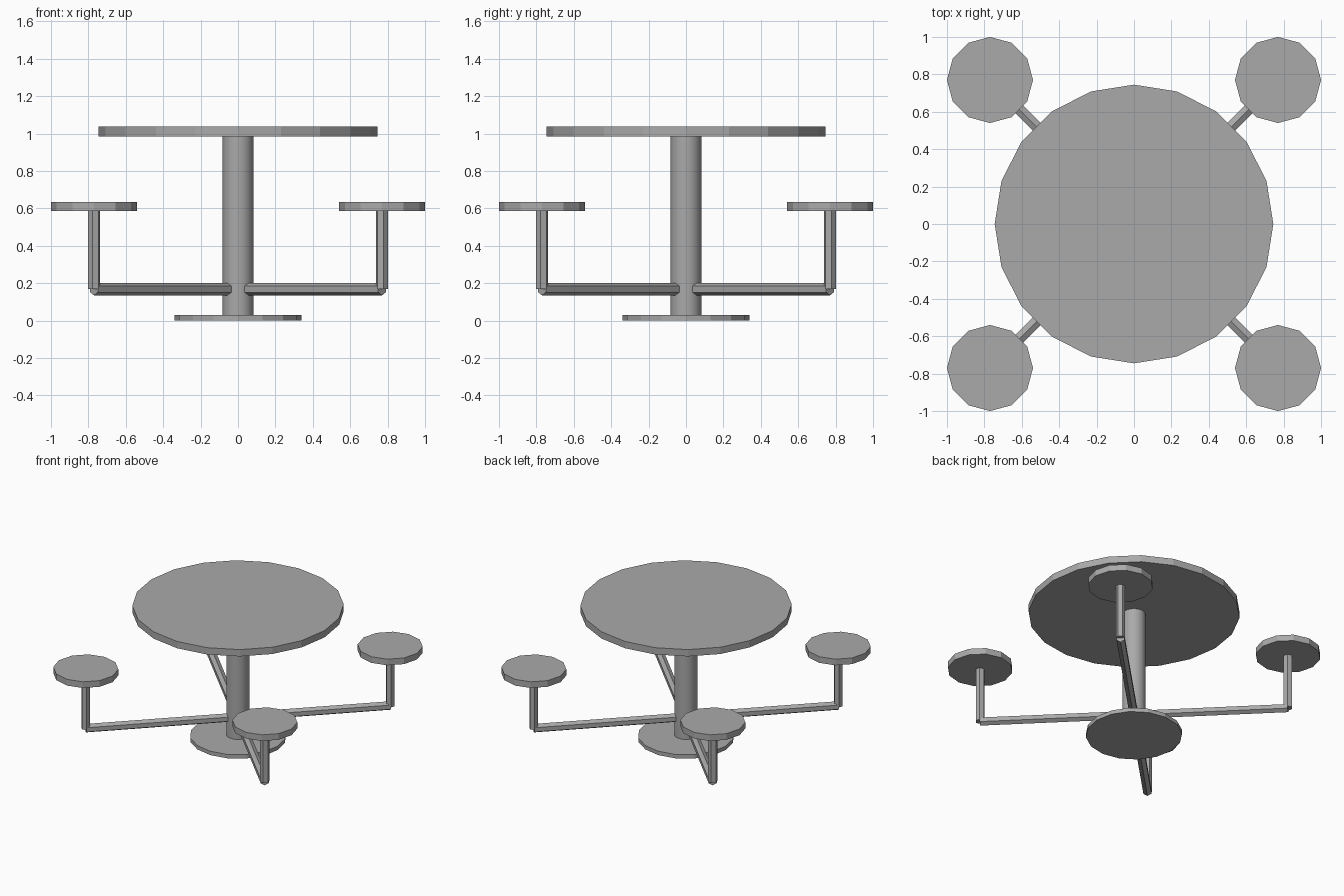
import bpy
import math
from mathutils import Vector

if "Cube" in bpy.data.objects:
    bpy.data.objects.remove(bpy.data.objects["Cube"])

grey = bpy.data.materials.new("painted grey metal")
grey.diffuse_color = (0.4, 0.4, 0.4, 1)
grey.use_nodes = True
grey.node_tree.nodes["Principled BSDF"].inputs["Base Color"].default_value = grey.diffuse_color


def prism(name, sides, radius, start, end, turn=0.0):
    """Capped n-sided prism from start to end; turn spins it about its own axis."""
    start, end = Vector(start), Vector(end)
    axis = end - start
    bpy.ops.mesh.primitive_cylinder_add(vertices=sides, radius=radius, depth=axis.length)
    ob = bpy.context.object
    ob.name = ob.data.name = name
    tilt = axis.to_track_quat('Z', 'Y').to_matrix().to_4x4()
    spin = Vector((0, 0, 1)).rotation_difference(Vector((0, 0, 1))).to_matrix().to_4x4()
    spin = spin.Rotation(turn, 4, 'Z')
    ob.data.transform(tilt @ spin)
    ob.location = (start + end) / 2
    ob.data.materials.append(grey)
    return ob


# Central pedestal: floor plate, column and round top
prism("base_plate", 16, 0.34, (0, 0, 0), (0, 0, 0.03))
column = prism("column", 20, 0.082, (0, 0, 0.03), (0, 0, 0.985))
bpy.ops.object.shade_smooth_by_angle(angle=math.radians(30))
prism("table_top", 20, 0.745, (0, 0, 0.985), (0, 0, 1.038))

# Four seats, each on an arm and an upright of hexagonal bar
SEAT, ARM_Z, BAR = 0.77, 0.168, 0.033
for side, sx in (("right", 1), ("left", -1)):
    for end, sy in (("front", -1), ("back", 1)):
        x, y = sx * SEAT, sy * SEAT
        tag = f"{end}_{side}"
        prism(f"arm_{tag}", 6, BAR, (0, 0, ARM_Z), (x, y, ARM_Z))
        prism(f"seat_post_{tag}", 6, BAR, (x, y, ARM_Z), (x, y, 0.59),
              turn=math.radians(45 * sx * sy))
        prism(f"seat_{tag}", 12, 0.23, (x, y, 0.587), (x, y, 0.635))
